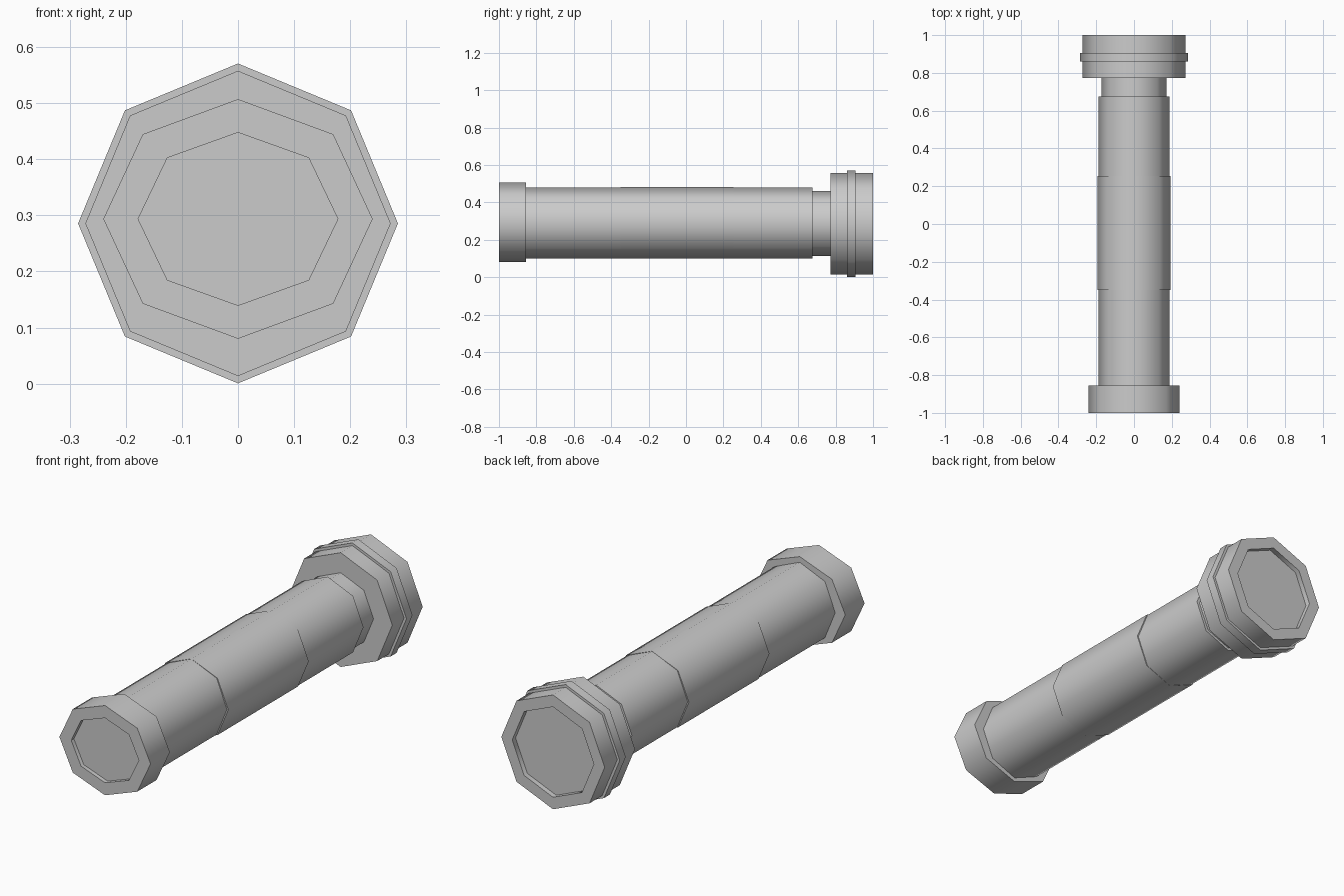
import bpy, bmesh
from math import sin, cos, pi, radians

if "Cube" in bpy.data.objects:
    bpy.data.objects.remove(bpy.data.objects["Cube"])

SIDES = 8


def octagon_lathe(name, profile, cz):
    """Closed eight-sided solid along y; profile rows are (y, x radius, z radius)."""
    bm = bmesh.new()
    rings = []
    for y, rx, rz in profile:
        rings.append([bm.verts.new((rx * sin(2 * pi * i / SIDES), y,
                                    cz + rz * cos(2 * pi * i / SIDES)))
                      for i in range(SIDES)])
    for a, b in zip(rings, rings[1:]):
        for i in range(SIDES):
            j = (i + 1) % SIDES
            bm.faces.new((a[i], a[j], b[j], b[i]))
    bm.faces.new(rings[0])
    bm.faces.new(rings[-1])
    bmesh.ops.recalc_face_normals(bm, faces=bm.faces[:])
    mesh = bpy.data.meshes.new(name)
    bm.to_mesh(mesh)
    bm.free()
    obj = bpy.data.objects.new(name, mesh)
    bpy.context.collection.objects.link(obj)
    # round the sides in shading, keep the rims crisp
    bpy.ops.object.select_all(action='DESELECT')
    obj.select_set(True)
    bpy.context.view_layer.objects.active = obj
    bpy.ops.object.shade_smooth_by_angle(angle=radians(50))
    return obj


# Front cap with a shallow recess
octagon_lathe("front_cap", [(-0.98, 0.178, 0.154), (-1.0, 0.178, 0.154),
                            (-1.0, 0.24, 0.2135), (-0.855, 0.24, 0.2135)], 0.2935)

# Barrel in two lengths with the slightly thicker grip between them
octagon_lathe("front_barrel", [(-0.86, 0.187, 0.19), (-0.35, 0.187, 0.19)], 0.29)
octagon_lathe("grip", [(-0.35, 0.194, 0.191), (0.255, 0.194, 0.191)], 0.29)
octagon_lathe("rear_barrel", [(0.255, 0.188, 0.19), (0.675, 0.188, 0.19)], 0.29)

# Narrow neck
octagon_lathe("neck", [(0.675, 0.173, 0.174), (0.775, 0.173, 0.174)], 0.288)

# Wide rear head: raised band round the middle and a recessed end
R, B, I = 0.272, 0.285, 0.215
octagon_lathe("rear_head", [(y, r, r) for y, r in (
    (0.772, R), (0.86, R), (0.86, B), (0.905, B), (0.905, R),
    (1.0, R), (1.0, I), (0.975, I))], 0.2855)
